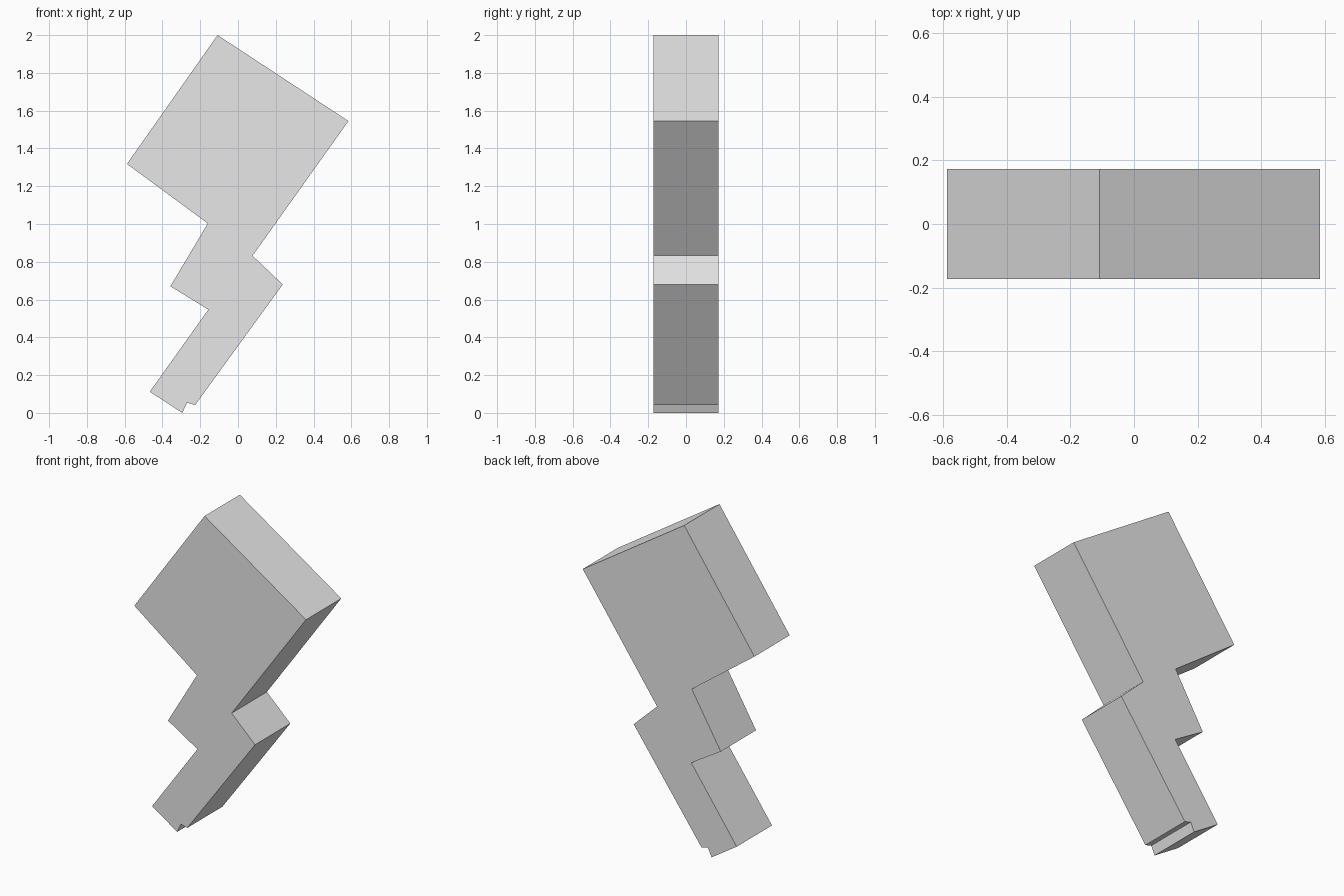
import bpy
import bmesh

cube = bpy.data.objects.get("Cube")
if cube:
    bpy.data.objects.remove(cube, do_unlink=True)

HALF_DEPTH = 0.172

# Zigzag outline in the x-z plane, from the top corner round the right side
outline = [
    (-0.108, 2.0), (0.585, 1.545), (0.077, 0.832), (0.237, 0.68),
    (-0.227, 0.042), (-0.27, 0.054), (-0.295, 0.0), (-0.467, 0.112),
    (-0.157, 0.547), (-0.358, 0.67), (-0.16, 1.003), (-0.588, 1.318),
]

# Plain grey material
grey = bpy.data.materials.new("light grey")
grey.use_nodes = True
colour = (0.8, 0.8, 0.8, 1.0)
grey.diffuse_color = colour
grey.node_tree.nodes["Principled BSDF"].inputs["Base Color"].default_value = colour

# Bolt: one flat face extruded through the depth
bm = bmesh.new()
front = bm.faces.new([bm.verts.new((x, -HALF_DEPTH, z)) for x, z in outline])
extruded = bmesh.ops.extrude_face_region(bm, geom=[front], use_keep_orig=True)
back_verts = [v for v in extruded["geom"] if isinstance(v, bmesh.types.BMVert)]
bmesh.ops.translate(bm, verts=back_verts, vec=(0, 2 * HALF_DEPTH, 0))
bmesh.ops.recalc_face_normals(bm, faces=bm.faces[:])

mesh = bpy.data.meshes.new("bolt")
bm.to_mesh(mesh)
bm.free()
mesh.materials.append(grey)
bolt = bpy.data.objects.new("bolt", mesh)
bpy.context.collection.objects.link(bolt)
